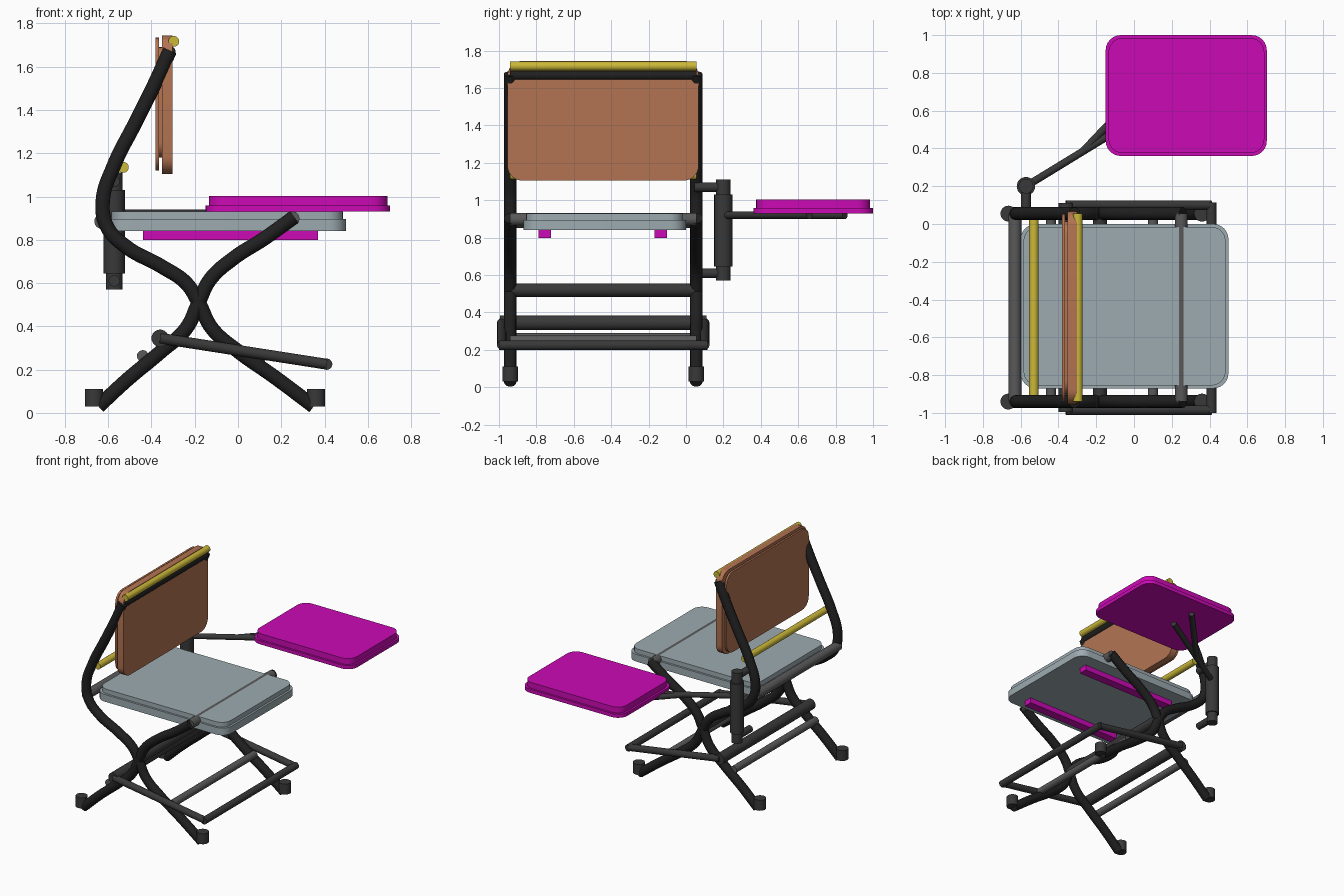
import bpy, bmesh, math
from mathutils import Vector

if "Cube" in bpy.data.objects:
    bpy.data.objects.remove(bpy.data.objects["Cube"])


def material(name, rgb):
    m = bpy.data.materials.new(name)
    m.diffuse_color = (*rgb, 1)
    m.use_nodes = True
    m.node_tree.nodes["Principled BSDF"].inputs["Base Color"].default_value = m.diffuse_color
    return m


BLACK = material("black", (0.014, 0.014, 0.014))
DARK = material("dark grey", (0.04, 0.04, 0.04))
GREY = material("mid grey", (0.1, 0.1, 0.1))
SEAT = material("blue grey", (0.34, 0.41, 0.44))
BROWN = material("tan brown", (0.45, 0.175, 0.085))
YELLOW = material("yellow", (0.6, 0.48, 0.04))
MAGENTA = material("magenta", (0.6, 0.003, 0.46))

Y0, Y1 = -0.94, 0.055          # planes of the two side frames


def smooth(ob):
    bpy.ops.object.select_all(action='DESELECT')
    ob.select_set(True)
    bpy.context.view_layer.objects.active = ob
    bpy.ops.object.shade_smooth_by_angle(angle=math.radians(35))


def tube(name, pts, r, mat):
    """Bent round tube through the points."""
    cu = bpy.data.curves.new(name, 'CURVE')
    cu.dimensions = '3D'
    cu.bevel_depth = r
    cu.bevel_resolution = 5
    cu.resolution_u = 8
    cu.use_fill_caps = True
    sp = cu.splines.new('BEZIER')
    sp.bezier_points.add(len(pts) - 1)
    for bp, p in zip(sp.bezier_points, pts):
        bp.co = p
        bp.handle_left_type = bp.handle_right_type = 'AUTO'
    cu.materials.append(mat)
    ob = bpy.data.objects.new(name, cu)
    bpy.context.collection.objects.link(ob)
    bpy.ops.object.select_all(action='DESELECT')
    ob.select_set(True)
    bpy.context.view_layer.objects.active = ob
    bpy.ops.object.convert(target='MESH')
    smooth(bpy.context.view_layer.objects.active)


def rod(name, a, b, r, mat):
    """Straight cylinder between two points."""
    a, b = Vector(a), Vector(b)
    bpy.ops.mesh.primitive_cylinder_add(vertices=24, radius=r, depth=(b - a).length,
                                        location=(a + b) / 2)
    ob = bpy.context.object
    ob.rotation_euler = (b - a).to_track_quat('Z', 'Y').to_euler()
    ob.name = name
    ob.data.materials.append(mat)
    smooth(ob)


def cross(name, x, z, r, mat, y0=Y0, y1=Y1):
    rod(name, (x, y0, z), (x, y1, z), r, mat)


def slab(name, u, v, w, radius, mat, upright=False):
    """Round-cornered board: u, v outline ranges, w thickness range."""
    bm = bmesh.new()
    ring = []
    corners = [(u[1], v[1], -1, -1), (u[0], v[1], 1, -1), (u[0], v[0], 1, 1), (u[1], v[0], -1, 1)]
    for k, (cx, cy, sx, sy) in enumerate(corners):
        for i in range(7):
            t = math.radians(90 * k + 15 * i)
            p = (cx + sx * radius + radius * math.cos(t), cy + sy * radius + radius * math.sin(t))
            ring.append(bm.verts.new((w[0], *p) if upright else (*p, w[0])))
    face = bm.faces.new(ring)
    d = w[1] - w[0]
    ext = bmesh.ops.extrude_face_region(bm, geom=[face])
    bmesh.ops.translate(bm, verts=[e for e in ext['geom'] if isinstance(e, bmesh.types.BMVert)],
                        vec=(d, 0, 0) if upright else (0, 0, d))
    bmesh.ops.recalc_face_normals(bm, faces=bm.faces)
    me = bpy.data.meshes.new(name)
    bm.to_mesh(me)
    bm.free()
    me.materials.append(mat)
    ob = bpy.data.objects.new(name, me)
    bpy.context.collection.objects.link(ob)
    smooth(ob)


# Side frames: S-bent tubes crossing at the middle, with round feet
back_path = [(-0.315, 1.675), (-0.39, 1.51), (-0.475, 1.34), (-0.575, 1.14), (-0.625, 0.98),
             (-0.605, 0.86), (-0.52, 0.77), (-0.35, 0.675), (-0.24, 0.6), (-0.182, 0.51),
             (-0.12, 0.39), (0.0, 0.285), (0.17, 0.165), (0.35, 0.03)]
front_path = [(0.26, 0.905), (0.12, 0.805), (-0.02, 0.715), (-0.13, 0.615), (-0.182, 0.51),
              (-0.24, 0.39), (-0.36, 0.28), (-0.51, 0.155), (-0.645, 0.03)]
for side, y, yf in (("left", Y0, -0.985), ("right", Y1, 0.1)):
    tube("back_frame_tube_" + side, [(x, y, z) for x, z in back_path], 0.034, BLACK)
    tube("front_frame_tube_" + side, [(x, y, z) for x, z in front_path], 0.034, BLACK)
    for fx in (-0.665, 0.36):
        rod("foot_" + side, (fx, y, 0.03), (fx, y, 0.11), 0.042, DARK)
    # Footrest arms
    rod("footrest_arm_" + side, (-0.36, yf, 0.345), (0.41, yf, 0.225), 0.025, DARK)

# Cross bars between the frames
cross("rear_seat_bar", -0.63, 0.885, 0.034, GREY)
cross("front_seat_bar", 0.25, 0.898, 0.034, GREY)
cross("middle_bar", -0.18, 0.52, 0.036, DARK)
cross("rear_lower_bar", -0.44, 0.263, 0.027, GREY)
cross("front_lower_bar", 0.1, 0.25, 0.027, GREY)
cross("top_bar", -0.315, 1.668, 0.027, BLACK)
cross("top_yellow_bar", -0.297, 1.717, 0.025, YELLOW)
cross("rear_yellow_bar", -0.53, 1.135, 0.025, YELLOW)
cross("footrest_pivot_bar", -0.36, 0.345, 0.04, DARK, -0.995, 0.11)
cross("footrest_front_bar", 0.41, 0.225, 0.026, DARK, -1.0, 0.115)

# Seat: base, cushion and two rails underneath
slab("seat_base", (-0.6, 0.5), (-0.87, 0.0), (0.84, 0.895), 0.08, SEAT)
slab("seat_cushion", (-0.585, 0.485), (-0.855, -0.015), (0.895, 0.93), 0.075, SEAT)
for y in (-0.755, -0.135):
    bpy.ops.mesh.primitive_cube_add(size=1, location=(-0.035, y, 0.82))
    rail = bpy.context.object
    rail.name = "seat_rail"
    rail.scale = (0.81, 0.066, 0.042)
    rail.data.materials.append(MAGENTA)

# Backrest: thick pad, spacer and thin rear board
slab("backrest_pad", (-0.955, 0.068), (1.105, 1.745), (-0.352, -0.302), 0.08, BROWN, True)
slab("backrest_spacer", (-0.9, 0.015), (1.18, 1.69), (-0.366, -0.352), 0.07, BROWN, True)
slab("backrest_rear_board", (-0.94, 0.053), (1.12, 1.735), (-0.381, -0.366), 0.08, BROWN, True)

# Tray post with its two brackets
PX, PY = -0.572, 0.2
rod("tray_post", (PX, PY, 0.57), (PX, PY, 1.11), 0.039, DARK)
rod("tray_post_sleeve", (PX, PY, 0.645), (PX, PY, 1.03), 0.049, DARK)
for z in (0.61, 1.07):
    rod("post_bracket", (PX, 0.045, z), (PX, PY, z), 0.026, DARK)

# Tray support rods and tray
rod("tray_arm", (PX, PY, 0.92), (0.18, 0.66, 0.92), 0.02, DARK)
rod("tray_arm_branch", (-0.27, 0.385, 0.92), (0.17, 0.85, 0.92), 0.02, DARK)
slab("tray_base", (-0.15, 0.703), (0.36, 1.0), (0.93, 0.958), 0.08, MAGENTA)
slab("tray_top", (-0.135, 0.69), (0.375, 0.985), (0.958, 1.003), 0.075, MAGENTA)
